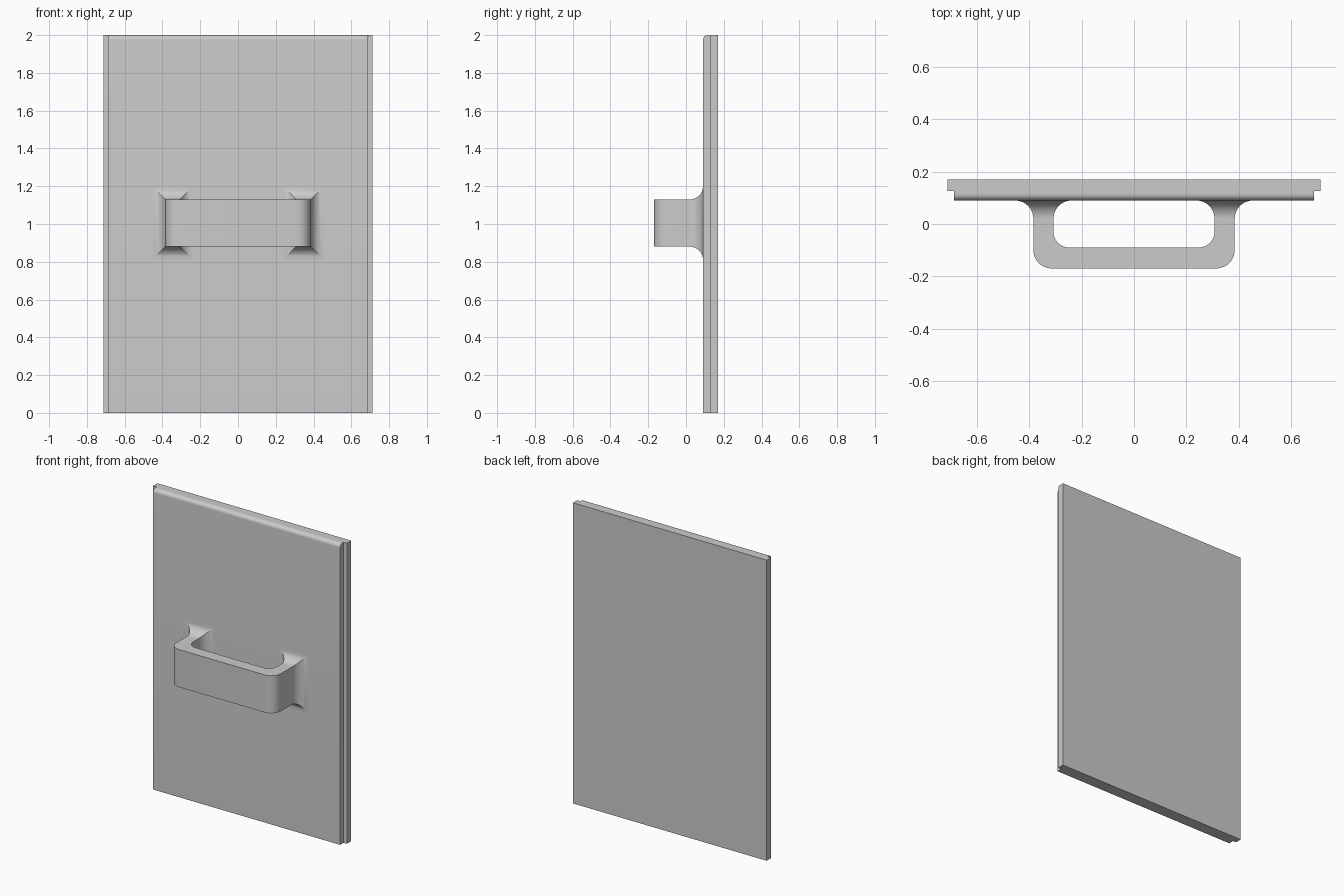
import bpy, bmesh
from math import sin, cos, pi

cube = bpy.data.objects.get("Cube")
if cube:
    bpy.data.objects.remove(cube)

grey = bpy.data.materials.new("plain_grey")
grey.use_nodes = True
colour = (0.6, 0.6, 0.6, 1)
grey.diffuse_color = colour
grey.node_tree.nodes["Principled BSDF"].inputs["Base Color"].default_value = colour


def finish(name, bm):
    bmesh.ops.recalc_face_normals(bm, faces=bm.faces)
    mesh = bpy.data.meshes.new(name)
    bm.to_mesh(mesh)
    bm.free()
    mesh.materials.append(grey)
    obj = bpy.data.objects.new(name, mesh)
    bpy.context.collection.objects.link(obj)
    bpy.ops.object.select_all(action='DESELECT')
    obj.select_set(True)
    bpy.context.view_layer.objects.active = obj
    bpy.ops.object.shade_smooth_by_angle(angle=pi / 6)
    return obj


STEPS = 10
BACK, STEP, FRONT = 0.17, 0.126, 0.09
arc = [pi / 2 * i / STEPS for i in range(STEPS + 1)]


def slab(name, half_width, profile):
    """Extrude a y-z profile across x."""
    bm = bmesh.new()
    face = bm.faces.new([bm.verts.new((-half_width, y, z)) for y, z in profile])
    new = bmesh.ops.extrude_face_region(bm, geom=[face])["geom"]
    moved = [v for v in new if isinstance(v, bmesh.types.BMVert)]
    bmesh.ops.translate(bm, verts=moved, vec=(2 * half_width, 0, 0))
    return finish(name, bm)


# Back panel, and a narrower front panel with a rounded top edge
slab("back_panel", 0.713, [(STEP, 0), (BACK, 0), (BACK, 2), (STEP, 2)])
R = 0.025
round_top = [(FRONT + R - R * cos(a), 2 - R + R * sin(a)) for a in arc]
slab("front_panel", 0.689, [(FRONT, 0)] + round_top + [(STEP, 2), (STEP, 0)])

# Handle: rectangular sections (outer x, outer y, inner x, inner y, half height)
OUT, IN, HALF, MID = 0.385, 0.308, 0.125, 1.005
FLARE, R_OUT, R_IN = 0.07, 0.07, 0.06
GRIP_OUT, GRIP_IN = -0.17, -0.09
sections = []
for a in reversed(arc):                       # flared foot
    grow = FLARE * (1 - cos(a))
    y = FRONT - FLARE * (1 - sin(a))
    sections.append((OUT + grow, y, IN - grow, y, HALF + grow))
for a in arc:                                 # rounded corner
    sections.append((OUT - R_OUT * (1 - cos(a)), GRIP_OUT + R_OUT * (1 - sin(a)),
                     IN - R_IN * (1 - cos(a)), GRIP_IN + R_IN * (1 - sin(a)), HALF))
sections += [(-ox, oy, -ix, iy, h) for ox, oy, ix, iy, h in reversed(sections)]

bm = bmesh.new()
rings = [[bm.verts.new(p) for p in ((ox, oy, MID - h), (ox, oy, MID + h),
                                    (ix, iy, MID + h), (ix, iy, MID - h))]
         for ox, oy, ix, iy, h in sections]
for r, s in zip(rings, rings[1:]):
    for i in range(4):
        j = (i + 1) % 4
        bm.faces.new((r[i], r[j], s[j], s[i]))
finish("handle", bm)
